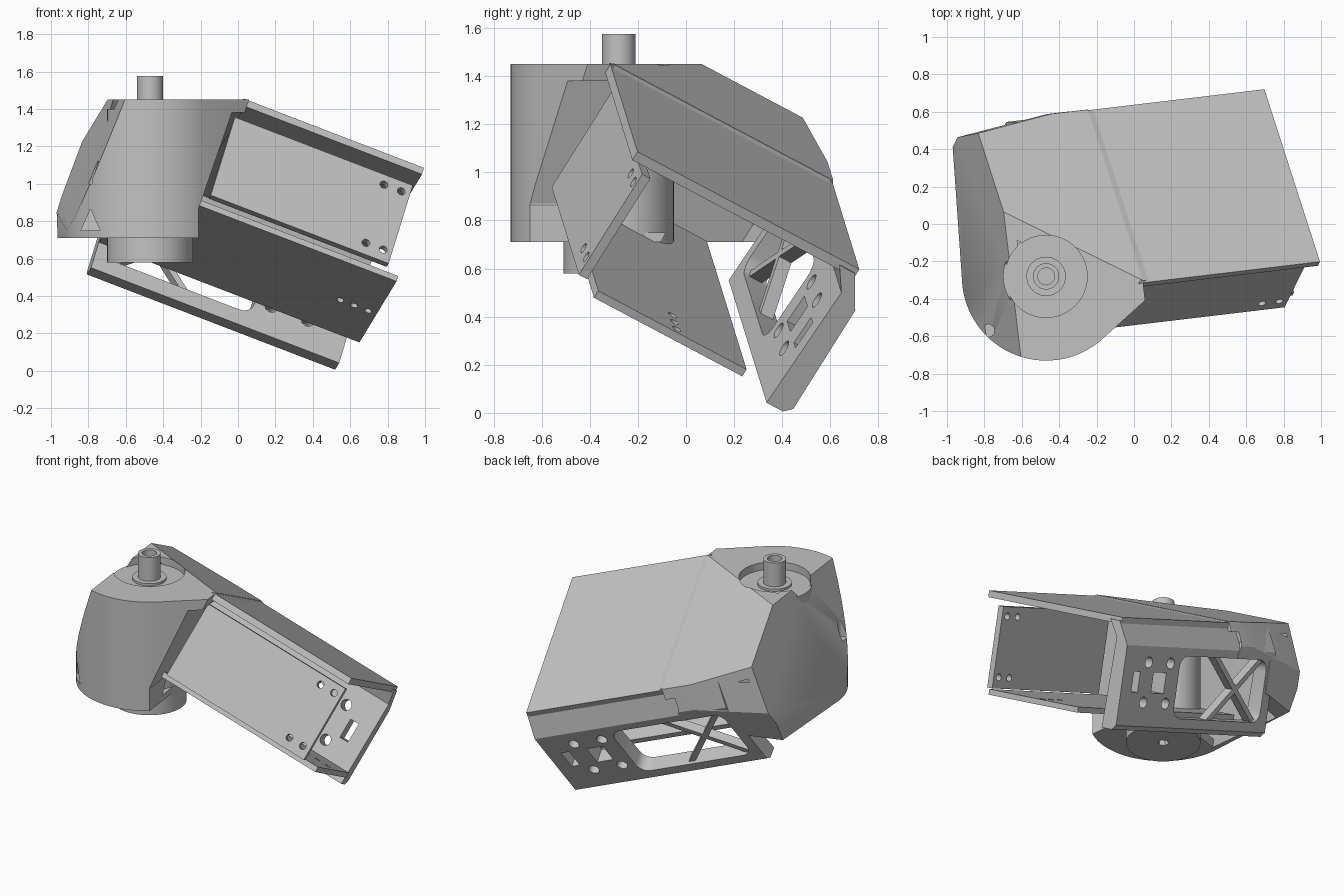
import bpy, bmesh, math
from mathutils import Vector, Matrix

if "Cube" in bpy.data.objects:
    bpy.data.objects.remove(bpy.data.objects["Cube"], do_unlink=True)

grey = bpy.data.materials.new("machined grey")
grey.use_nodes = True
colour = (0.54, 0.54, 0.54, 1)
grey.diffuse_color = colour
grey.node_tree.nodes["Principled BSDF"].inputs["Base Color"].default_value = colour

# Tilted frame of the bracket: u along the arm, v to its back, n out of its top
U = Vector((0.925, 0.11, -0.355)).normalized()
V = Vector((-0.28, 0.86, -0.455))
V = (V - U * V.dot(U)).normalized()
N = U.cross(V)
UP = Vector((0, 0, 1))
ORIGIN = Vector((0.05, -0.31, 1.455))
FRAME = Matrix.Translation(ORIGIN) @ Matrix((U, V, N)).transposed().to_4x4()
AXIS = Vector((-0.47, -0.28, 0))
RADIUS = 0.45


def local(u, v, n):
    return FRAME @ Vector((u, v, n))


def finish(name, bm, matrix=None):
    if matrix:
        bm.transform(matrix)
    bmesh.ops.recalc_face_normals(bm, faces=bm.faces)
    mesh = bpy.data.meshes.new(name)
    bm.to_mesh(mesh)
    bm.free()
    ob = bpy.data.objects.new(name, mesh)
    bpy.context.collection.objects.link(ob)
    mesh.materials.append(grey)
    return ob


def convex(name, planes):
    """Trim a big block by planes given as (point, outward direction)."""
    bm = bmesh.new()
    bmesh.ops.create_cube(bm, size=6)
    for co, no in planes:
        geom = bm.verts[:] + bm.edges[:] + bm.faces[:]
        res = bmesh.ops.bisect_plane(bm, geom=geom, plane_co=co, plane_no=no, clear_outer=True)
        rim = [e for e in res["geom_cut"] if isinstance(e, bmesh.types.BMEdge)]
        if rim:
            bmesh.ops.contextual_create(bm, geom=rim)
    return finish(name, bm)


def prism(name, outline, axis, lo, hi):
    """Extrude an outline along u, v or n in the tilted frame."""
    def place(a, b, h):
        return {"u": (h, a, b), "v": (a, h, b), "n": (a, b, h)}[axis]
    bm = bmesh.new()
    low = [bm.verts.new(place(a, b, lo)) for a, b in outline]
    high = [bm.verts.new(place(a, b, hi)) for a, b in outline]
    bm.faces.new(low)
    bm.faces.new(high)
    for i in range(len(low)):
        j = (i + 1) % len(low)
        bm.faces.new((low[i], low[j], high[j], high[i]))
    return finish(name, bm, FRAME)


def rect(a0, a1, b0, b1):
    return [(a0, b0), (a1, b0), (a1, b1), (a0, b1)]


def disc(a, b, r, sides=16):
    return [(a + r * math.cos(t * math.tau / sides), b + r * math.sin(t * math.tau / sides))
            for t in range(sides)]


def rounded(a0, a1, b0, b1, r):
    pts = []
    corners = ((a1 - r, b1 - r), (a0 + r, b1 - r), (a0 + r, b0 + r), (a1 - r, b0 + r))
    for k, (a, b) in enumerate(corners):
        for s in range(7):
            t = (k + s / 6) * math.pi / 2
            pts.append((a + r * math.cos(t), b + r * math.sin(t)))
    return pts


def upright(name, r, z0, z1, centre=AXIS, sides=48):
    bm = bmesh.new()
    bmesh.ops.create_cone(bm, cap_ends=True, segments=sides, radius1=r, radius2=r, depth=z1 - z0)
    return finish(name, bm, Matrix.Translation((centre.x, centre.y, (z0 + z1) / 2)))


def cut(ob, *cutters):
    bpy.context.view_layer.objects.active = ob
    for c in cutters:
        c.hide_render = True
        mod = ob.modifiers.new("cut", "BOOLEAN")
        mod.operation = "DIFFERENCE"
        mod.solver = "EXACT"
        mod.object = c
        bpy.ops.object.modifier_apply(modifier=mod.name)
        bpy.data.objects.remove(c, do_unlink=True)


# Housing: a block trimmed by the tilted planes and a round front
planes = [(UP * 1.45, UP), (UP * 0.71, -UP),
          (local(-0.65, 0, 0), -U), (local(0, 0, 0), U), (local(0, 0, 0), N),
          (local(0, 1.165, 0), V), (local(0, 1.085, 0), V * 0.87 + N * 0.49),
          (local(-0.25, 1.08, 0), V * 0.87 + N * 0.45 - U * 0.13)]
for k in range(25):
    t = math.radians(184 + k * 128 / 24)
    d = Vector((math.cos(t), math.sin(t), 0))
    planes.append((AXIS + d * RADIUS, d))
housing = convex("housing", planes)
under_roof = (local(0, 0, -0.06), N)
side = Vector((U.x, U.y, 0))
cut(housing,
    prism("hollow", rect(0.6, 1.07, -0.95, -0.06), "u", -0.6, 0.1),
    convex("front_hollow", [under_roof, (UP * 0.75, -UP), (local(-0.6, 0, 0), -U),
                            (local(0.1, 0, 0), U), (local(0, 0.25, 0), -V),
                            (local(0, 0.65, 0), V)]),
    convex("side_recess", [under_roof, (UP * 1.38, UP), (UP * 0.86, -UP),
                           (local(-0.07, 0, 0), -U)]),
    convex("lower_side_trim", [under_roof, (UP * 0.87, UP),
                               (Vector((-0.21, -0.66, 0)), -side)]),
    prism("back_opening", rect(-0.35, 0.1, -0.95, -0.22), "v", 1.0, 1.3),
    upright("top_recess", 0.22, 1.4, 1.7),
    upright("side_notch", 0.035, 1.0, 1.16, Vector((-0.78, -0.57, 0)), 12))

# Motor shaft and the motor body below it
shaft = upright("shaft", 0.07, 1.3, 1.575)
cut(shaft, upright("bore", 0.045, 1.45, 1.7))
upright("shaft_boss", 0.105, 1.3, 1.415)
motor = upright("motor_body", 0.23, 0.58, 1.4)
cut(motor, upright("motor_hole", 0.035, 0.5, 0.64, sides=6))

# Top cover of the arm, with a raised fillet at the housing
prism("top_cover", rect(-0.02, 1.02, 0, 1.085), "n", -0.05, -0.008)
prism("cover_fillet", [(-0.01, 0), (0.045, -0.01), (-0.01, -0.05)], "v", 0.01, 1.075)

# Front panel with four screw holes
panel = prism("front_panel", rect(-0.025, 1.0, -0.6, -0.09), "v", 0.075, 0.115)
cut(panel, *[prism("screw_hole", disc(u, n, 0.022), "v", 0, 0.2)
             for u in (0.85, 0.95) for n in (-0.15, -0.53)])

# Bottom plate with three screw holes
bottom = prism("bottom_plate", rect(-0.42, 1.08, 0.16, 0.885), "n", -0.635, -0.6)
cut(bottom, *[prism("screw_hole", disc(u, 0.55, 0.02), "n", -0.8, -0.5)
              for u in (0.87, 0.95, 1.03)])

# Back wall: solid at the arm's end, open window toward the housing
profile = [(1.0, -0.03), (1.075, -0.03), (1.162, -0.17), (1.162, -0.67),
           (1.13, -0.7), (1.05, -0.7), (1.07, -0.13)]
wall = prism("back_wall", profile, "u", -0.4, 1.03)
cutters = [prism("window", rounded(-0.33, 0.5, -0.61, -0.22, 0.07), "v", 0.9, 1.3),
           prism("slot", rect(0.62, 0.74, -0.46, -0.33), "v", 0.9, 1.3),
           prism("slot", rect(0.87, 0.93, -0.46, -0.33), "v", 0.9, 1.3)]
for u in (0.59, 0.8):
    for n in (-0.27, -0.52):
        cutters.append(prism("screw_hole", disc(u, n, 0.035), "v", 0.9, 1.3))
cut(wall, *cutters)

# Crossed struts in the window
for a0, a1 in ((-0.32, 0.15), (0.15, -0.32)):
    prism("window_strut", [(a0 - 0.025, -0.2), (a0 + 0.025, -0.2),
                           (a1 + 0.025, -0.63), (a1 - 0.025, -0.63)], "v", 1.08, 1.14)

# Smooth round parts, keep machined edges crisp
for ob in bpy.context.collection.objects:
    if ob.type == "MESH" and grey.name in ob.data.materials:
        bpy.ops.object.select_all(action="DESELECT")
        ob.select_set(True)
        bpy.context.view_layer.objects.active = ob
        bpy.ops.object.shade_smooth_by_angle(angle=math.radians(25))
